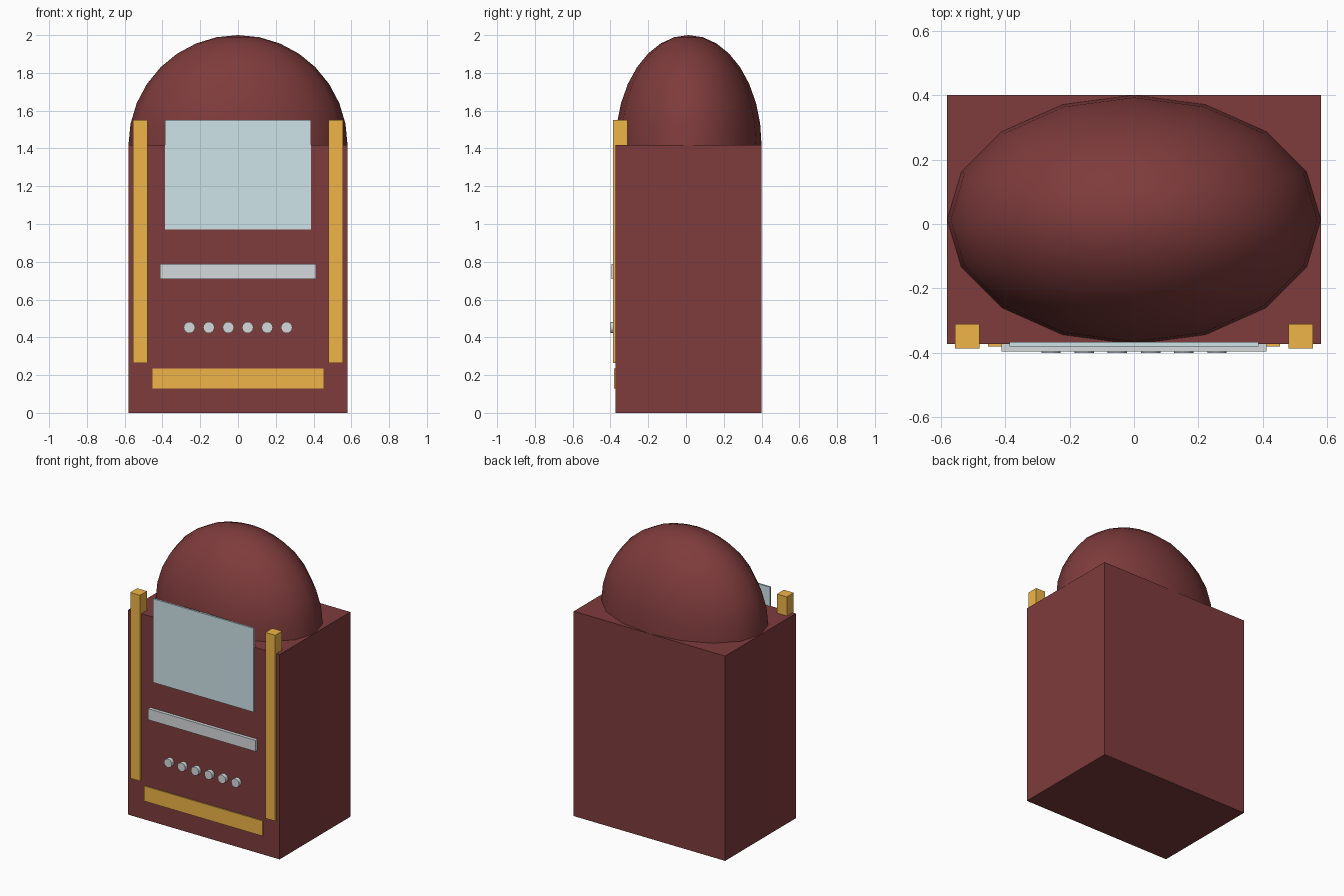
import bpy, bmesh
from math import pi
from mathutils import Matrix

if "Cube" in bpy.data.objects:
    bpy.data.objects.remove(bpy.data.objects["Cube"])


def material(name, rgb):
    m = bpy.data.materials.new(name)
    m.diffuse_color = (*rgb, 1)
    m.use_nodes = True
    m.node_tree.nodes["Principled BSDF"].inputs["Base Color"].default_value = m.diffuse_color
    return m


RED = material("dark_red", (0.21, 0.044, 0.045))
GOLD = material("gold", (0.87, 0.46, 0.065))
GLASS = material("pale_glass", (0.62, 0.77, 0.82))
METAL = material("light_metal", (0.67, 0.70, 0.72))


def finish(bm, name, mat):
    mesh = bpy.data.meshes.new(name)
    bm.to_mesh(mesh)
    bm.free()
    ob = bpy.data.objects.new(name, mesh)
    bpy.context.collection.objects.link(ob)
    mesh.materials.append(mat)
    return ob


def box(name, x, y, z, mat):
    """Box from (min, max) ranges on each axis."""
    bm = bmesh.new()
    size = [b - a for a, b in (x, y, z)]
    mid = [(a + b) / 2 for a, b in (x, y, z)]
    bmesh.ops.create_cube(bm, size=1, matrix=Matrix.Translation(mid) @ Matrix.Diagonal((*size, 1)))
    return finish(bm, name, mat)


# Cabinet
box("cabinet", (-0.58, 0.58), (-0.373, 0.4), (0, 1.418), RED)

# Domed top: upper half of a stretched sphere
bm = bmesh.new()
bmesh.ops.create_uvsphere(bm, u_segments=16, v_segments=16, radius=1)
bmesh.ops.delete(bm, geom=[v for v in bm.verts if v.co.z < -0.01], context='VERTS')
bmesh.ops.holes_fill(bm, edges=[e for e in bm.edges if e.is_boundary], sides=0)
bmesh.ops.transform(bm, verts=bm.verts,
                    matrix=Matrix.Translation((0, 0.0135, 1.418)) @ Matrix.Diagonal((0.58, 0.3865, 0.582, 1)))
bmesh.ops.recalc_face_normals(bm, faces=bm.faces)
dome = finish(bm, "dome", RED)
dome.select_set(True)
bpy.context.view_layer.objects.active = dome
bpy.ops.object.shade_smooth_by_angle(angle=pi / 5)

# Gold trim
for side, x in (("left", (-0.555, -0.48)), ("right", (0.48, 0.555))):
    box(side + "_pillar", x, (-0.386, -0.31), (0.263, 1.55), GOLD)
box("lower_trim", (-0.453, 0.453), (-0.38, -0.34), (0.13, 0.235), GOLD)

# Front panel and shelf strip
box("display_panel", (-0.386, 0.386), (-0.38, -0.367), (0.97, 1.55), GLASS)
box("shelf_strip", (-0.412, 0.412), (-0.395, -0.372), (0.71, 0.787), METAL)

# Row of buttons
for i in range(6):
    bm = bmesh.new()
    bmesh.ops.create_cone(bm, cap_ends=True, segments=16, radius1=0.03, radius2=0.03, depth=0.04,
                          matrix=Matrix.Translation(((i - 2.5) * 0.103, -0.38, 0.452)) @ Matrix.Rotation(pi / 2, 4, 'X'))
    finish(bm, f"button_{i + 1}", METAL)
